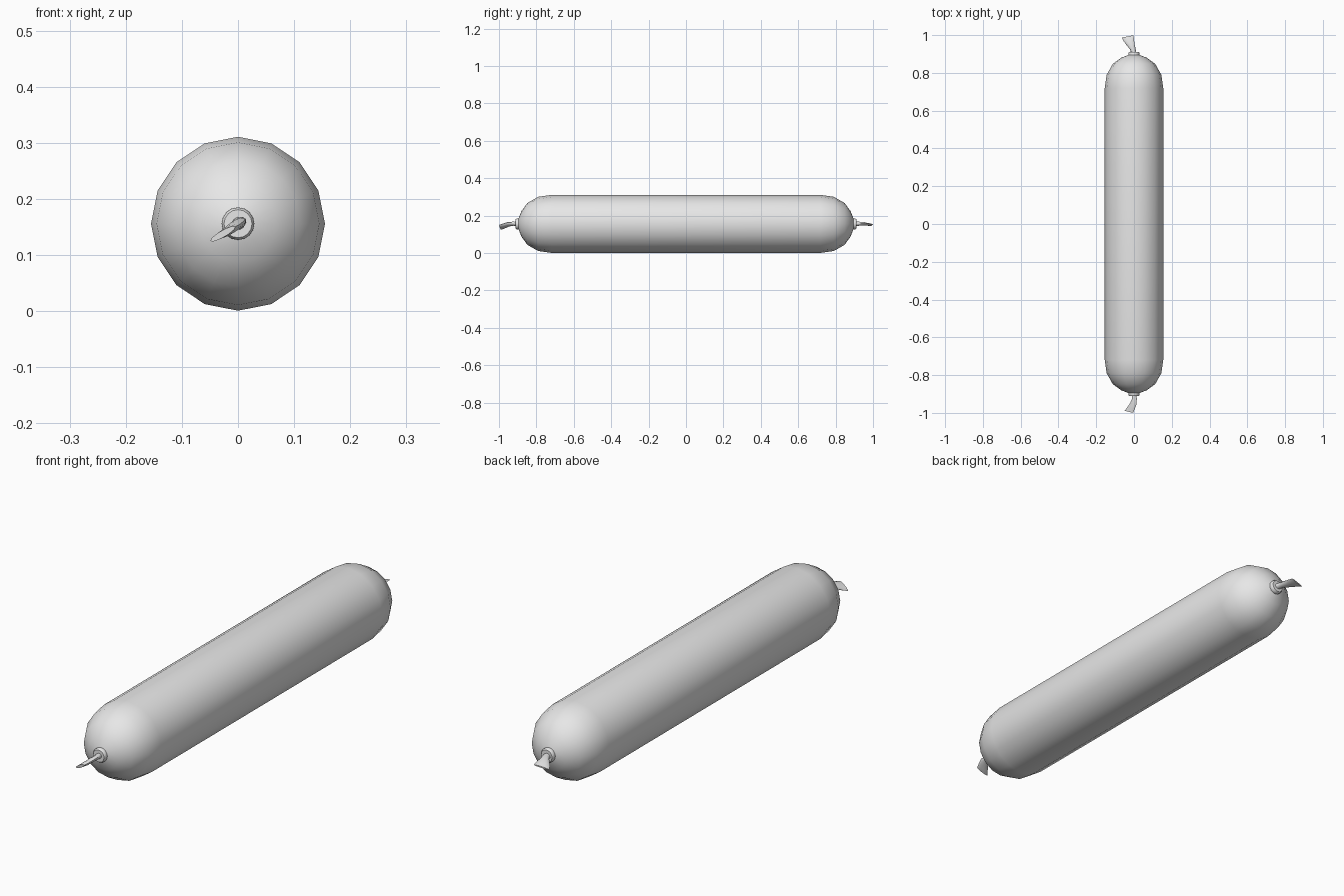
import bpy
import bmesh
from math import sin, cos, pi, radians

cube = bpy.data.objects.get("Cube")
if cube:
    bpy.data.objects.remove(cube, do_unlink=True)

# Single casing colour
grey = bpy.data.materials.new("plain grey")
grey.use_nodes = True
colour = (0.8, 0.8, 0.8, 1)
grey.diffuse_color = colour
grey.node_tree.nodes["Principled BSDF"].inputs["Base Color"].default_value = colour

MID = 0.156


def loft(name, sections, sides, smooth_angle, skew=0):
    """Join elliptical sections (x, y, z, half width, half thickness, roll) along y."""
    bm = bmesh.new()
    rings = []
    for x, y, z, w, t, roll in sections:
        c, s = cos(radians(roll)), sin(radians(roll))
        ring = []
        for i in range(sides):
            a = 2 * pi * i / sides
            u, v = w * cos(a), t * sin(a)
            # skew slants only the flared sections
            dy = skew * u if w > 2 * t else 0
            ring.append(bm.verts.new((x + u * c - v * s, y + dy, z + u * s + v * c)))
        rings.append(ring)
    for a, b in zip(rings, rings[1:]):
        for i in range(sides):
            j = (i + 1) % sides
            bm.faces.new((a[i], a[j], b[j], b[i]))
    bm.faces.new(rings[0])
    bm.faces.new(rings[-1])
    bmesh.ops.recalc_face_normals(bm, faces=bm.faces)
    mesh = bpy.data.meshes.new(name)
    bm.to_mesh(mesh)
    bm.free()
    mesh.materials.append(grey)
    obj = bpy.data.objects.new(name, mesh)
    bpy.context.collection.objects.link(obj)
    bpy.ops.object.select_all(action='DESELECT')
    obj.select_set(True)
    bpy.context.view_layer.objects.active = obj
    bpy.ops.object.shade_smooth_by_angle(angle=radians(smooth_angle))
    return obj


def round_sections(profile):
    return [(0, y, MID, r, r, 0) for y, r in profile]


# Long body with matching domed ends
dome = [(0.9, 0.012), (0.893, 0.035), (0.88, 0.068), (0.848, 0.112),
        (0.79, 0.145), (0.72, 0.155)]
body = dome + [(-y, r) for y, r in reversed(dome)]
loft("casing", round_sections(body), 16, 60)

# Crimped collars at both ends
for side, name in ((-1, "front_collar"), (1, "back_collar")):
    collar = [(0.885, 0.027), (0.893, 0.029), (0.905, 0.029), (0.911, 0.025),
              (0.911, 0.012)]
    loft(name, round_sections([(side * y, r) for y, r in collar]), 16, 40)

# Twisted flat tails
loft("front_tail", [
    (0, -0.9, MID, 0.012, 0.012, 30),
    (0.002, -0.925, 0.157, 0.014, 0.01, 30),
    (-0.003, -0.95, 0.154, 0.019, 0.009, 30),
    (-0.016, -0.975, 0.144, 0.023, 0.008, 30),
    (-0.027, -0.994, 0.138, 0.026, 0.006, 30)], 10, 50, -0.2)
loft("back_tail", [
    (0, 0.9, MID, 0.014, 0.012, 0),
    (-0.006, 0.925, 0.157, 0.015, 0.011, 5),
    (-0.018, 0.95, 0.156, 0.021, 0.009, 8),
    (-0.028, 0.975, 0.153, 0.028, 0.006, 8),
    (-0.034, 0.993, 0.15, 0.031, 0.003, 8)], 10, 50, 0.2)
